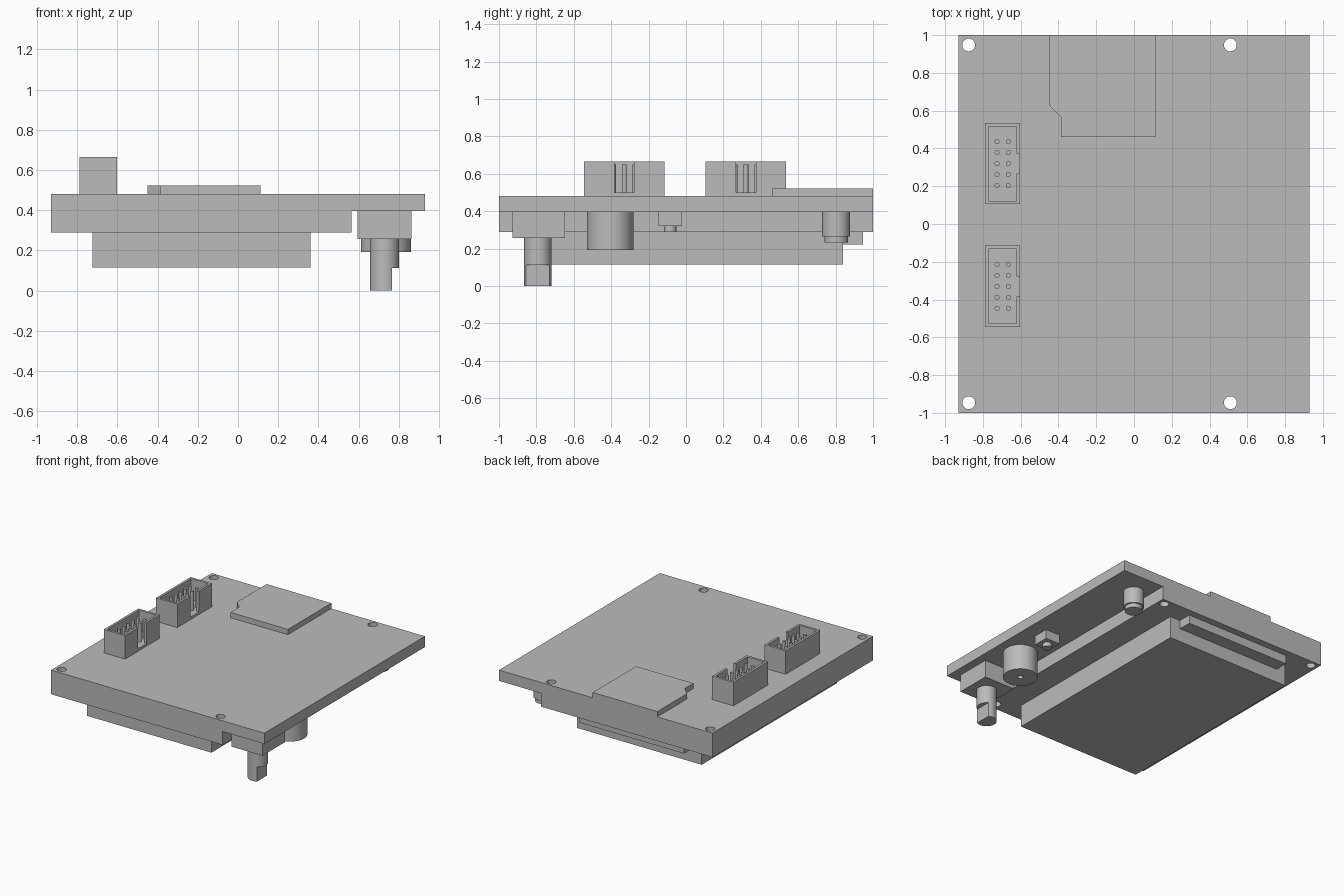
import bpy
import bmesh
from math import radians
from mathutils import Matrix, Vector

if "Cube" in bpy.data.objects:
    bpy.data.objects.remove(bpy.data.objects["Cube"], do_unlink=True)

grey = bpy.data.materials.new("plain_grey")
grey.use_nodes = True
GREY = (0.5, 0.5, 0.5, 1)
grey.diffuse_color = GREY
grey.node_tree.nodes["Principled BSDF"].inputs["Base Color"].default_value = GREY


def finish(name, bm):
    mesh = bpy.data.meshes.new(name)
    bmesh.ops.recalc_face_normals(bm, faces=bm.faces)
    bm.to_mesh(mesh)
    bm.free()
    mesh.materials.append(grey)
    obj = bpy.data.objects.new(name, mesh)
    bpy.context.collection.objects.link(obj)
    return obj


def box(name, x, y, z):
    """Box from (min, max) pairs."""
    spans = (x, y, z)
    centre = Vector([(a + b) / 2 for a, b in spans])
    size = [b - a for a, b in spans]
    bm = bmesh.new()
    bmesh.ops.create_cube(bm, size=1, matrix=Matrix.Translation(centre) @ Matrix.Diagonal((*size, 1)))
    return finish(name, bm)


def cylinders(name, centres, r, z, sides=48):
    """Upright cylinders of one radius, joined in one object."""
    bm = bmesh.new()
    for x, y in centres:
        bmesh.ops.create_cone(bm, cap_ends=True, segments=sides, radius1=r, radius2=r,
                              depth=z[1] - z[0], matrix=Matrix.Translation((x, y, (z[0] + z[1]) / 2)))
    return finish(name, bm)


def prism(name, outline, z):
    bm = bmesh.new()
    face = bm.faces.new([bm.verts.new((x, y, z[0])) for x, y in outline])
    top = bmesh.ops.extrude_face_region(bm, geom=[face])["geom"]
    bmesh.ops.translate(bm, vec=(0, 0, z[1] - z[0]),
                        verts=[v for v in top if isinstance(v, bmesh.types.BMVert)])
    return finish(name, bm)


def activate(obj):
    bpy.ops.object.select_all(action="DESELECT")
    obj.select_set(True)
    bpy.context.view_layer.objects.active = obj


def cut(obj, *cutters):
    activate(obj)
    for cutter in cutters:
        mod = obj.modifiers.new("cut", "BOOLEAN")
        mod.operation = "DIFFERENCE"
        mod.solver = "EXACT"
        mod.object = cutter
        bpy.ops.object.modifier_apply(modifier=mod.name)
        bpy.data.objects.remove(cutter, do_unlink=True)


def smooth(*objs):
    for obj in objs:
        activate(obj)
        bpy.ops.object.shade_smooth_by_angle(angle=radians(30))


# Circuit boards with mounting holes
holes = [(x, y) for x in (-0.875, 0.51) for y in (-0.946, 0.948)]
main_board = box("main_board", (-0.93, 0.93), (-1, 1), (0.395, 0.48))
display_board = box("display_board", (-0.93, 0.565), (-1, 1), (0.29, 0.395))
for board in (main_board, display_board):
    cut(board, cylinders("hole_cutter", holes, 0.034, (0.2, 0.6)))
smooth(main_board, display_board)

# Display panel and its side strip
box("display_panel", (-0.725, 0.36), (-0.845, 0.84), (0.115, 0.29))
box("display_strip", (-0.645, 0.27), (0.84, 0.945), (0.222, 0.29))

# Memory card with notched corner
prism("memory_card", [(-0.45, 1), (-0.45, 0.63), (-0.387, 0.567), (-0.387, 0.46),
                      (0.113, 0.46), (0.113, 1)], (0.48, 0.522))

# Shrouded pin headers
for label, yc in (("back", 0.32), ("front", -0.33)):
    shell = box(label + "_header_shell", (-0.788, -0.603), (yc - 0.215, yc + 0.215), (0.48, 0.665))
    cut(shell,
        box("cavity_cutter", (-0.77, -0.621), (yc - 0.197, yc + 0.197), (0.5, 0.8)),
        box("key_cutter", (-0.65, -0.55), (yc - 0.053, yc + 0.053), (0.5, 0.8)))
    spots = [(x, yc + 0.058 * i) for x in (-0.725, -0.665) for i in range(-2, 3)]
    smooth(cylinders(label + "_header_pins", spots, 0.013, (0.495, 0.65), 20))

# Rotary control with flattened shaft
box("control_body", (0.595, 0.863), (-0.928, -0.648), (0.257, 0.395))
shaft = cylinders("control_shaft", [(0.729, -0.793)], 0.073, (0, 0.257))
cut(shaft, box("flat_cutter", (0.765, 0.9), (-0.9, -0.7), (-0.1, 0.113)))

# Buzzer with sound hole
buzzer = cylinders("buzzer", [(0.736, -0.405)], 0.125, (0.193, 0.395), 64)
cut(buzzer, cylinders("sound_hole_cutter", [(0.736, -0.405)], 0.02, (0.1, 0.3), 24))

# Push button
box("button_base", (0.688, 0.813), (-0.147, -0.022), (0.322, 0.395))
button = cylinders("button_cap", [(0.75, -0.084)], 0.034, (0.29, 0.322), 32)

# Stepped round component
post = cylinders("round_post", [(0.677, 0.803)], 0.075, (0.265, 0.395))
tip = cylinders("round_post_tip", [(0.677, 0.803)], 0.063, (0.233, 0.265))
smooth(shaft, buzzer, button, post, tip)
